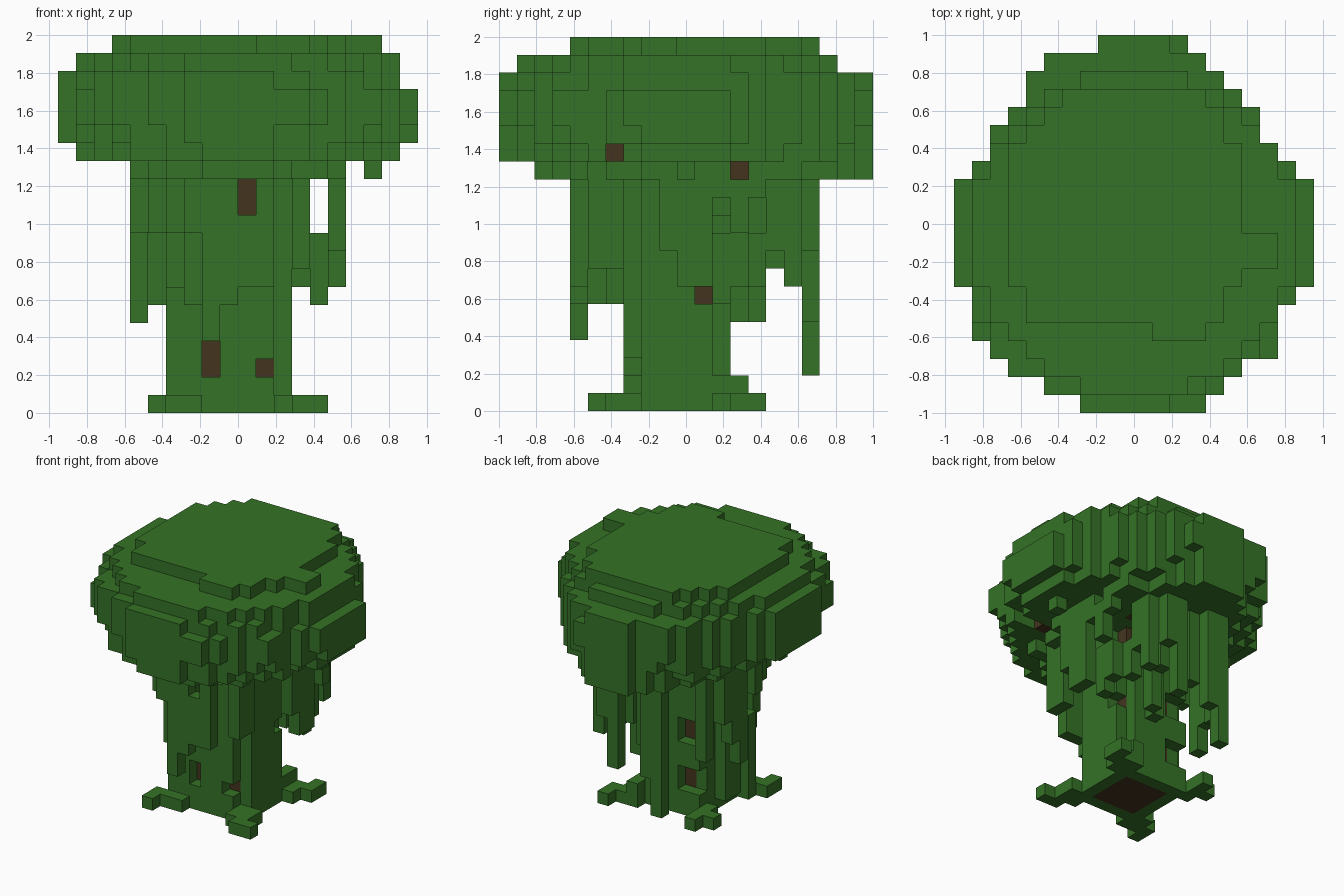
import bpy
import bmesh
import random
from mathutils import Vector

random.seed(4)
if "Cube" in bpy.data.objects:
    bpy.data.objects.remove(bpy.data.objects["Cube"], do_unlink=True)

U = 2 / 21  # block size


def make_material(name, color):
    mat = bpy.data.materials.new(name)
    mat.use_nodes = True
    mat.diffuse_color = color
    mat.node_tree.nodes["Principled BSDF"].inputs["Base Color"].default_value = color
    return mat


LEAF = make_material("leaf green", (0.036, 0.17, 0.02, 1))
BARK = make_material("bark brown", (0.056, 0.034, 0.013, 1))


def box(xs, ys, zs):
    """Cells of a solid block, both ends included."""
    return {(x, y, z) for x in range(xs[0], xs[1] + 1)
            for y in range(ys[0], ys[1] + 1) for z in range(zs[0], zs[1] + 1)}


# Widest crown outline: left and right reach of each row, front to back
LEFT = [3, 5, 7, 8, 9, 9, 9] + [10] * 6 + [9, 8, 8, 7, 6, 6, 5, 2]
RIGHT = [4, 5, 6, 8, 8, 8, 9] + [10] * 6 + [9, 8, 7, 7, 6, 5, 4, 3]
OUTLINE = {(x, row - 10) for row in range(21) for x in range(-LEFT[row], RIGHT[row])}


def oval(z, cx, cy, a, b, power=1.9):
    """One rounded crown layer kept inside the outline."""
    return {(x, y, z) for x, y in OUTLINE
            if abs((x + 0.5 - cx) / a) ** power + abs((y - cy) / b) ** power <= 1}


# Crown, layer by layer: widest in the middle, tapering to the underside
crown = {(x, y, z) for x, y in OUTLINE for z in (16, 17)}
crown |= oval(18, -0.5, 0, 9.8, 10.6, 1.9)
crown |= oval(19, 0, -0.5, 9.1, 9.3)
crown |= {c for c in oval(20, -0.4, 0.3, 6.9, 8.5) if -5 <= c[1] <= 7}
crown |= box((1, 3), (-6, -6), (20, 20)) | box((6, 7), (-2, -1), (20, 20))
crown |= oval(15, 0, 0, 10.1, 10.6, 1.65)
crown |= oval(14, 0.3, 0, 8.8, 10.6, 1.5)
crown |= oval(13, 0, 1, 6.2, 9.6, 1.7)

# Ragged tufts under the crown
for x, y in sorted(OUTLINE):
    if random.random() < 0.3:
        crown.add((x, y, 15))
    if -8 <= x <= 8 and (x, y, 15) in crown and random.random() < 0.3:
        crown.add((x, y, 14))
    if -6 <= x <= 5 and -8 <= y and (x, y, 14) in crown and random.random() < 0.12:
        crown.add((x, y, 13))
crown |= box((7, 7), (0, 0), (13, 14))

# Trunk core and its mossy coat
core = box((-2, 1), (-2, 1), (0, 14))
coat = box((-3, 2), (-3, 2), (0, 13)) - core
coat |= box((-4, -4), (-1, 0), (1, 13)) | box((-4, -4), (-3, -3), (0, 6))
coat -= box((2, 2), (-3, -3), (1, 13)) | box((2, 2), (2, 2), (2, 13))

# Roots creeping out from the corners
roots = {(3, -3, 0), (3, -4, 0), (3, -5, 0), (4, -5, 0), (2, -4, 0),
         (-3, -4, 0), (-4, -4, 0), (-5, -4, 0), (-5, -5, 0),
         (3, 2, 0), (3, 3, 0), (4, 3, 0), (4, 4, 0), (2, 3, 1), (2, 3, 0),
         (-4, 2, 0), (-4, 3, 0), (-5, 3, 0), (-4, 4, 0)}

# Lowest height the hanging vines may reach in each column and row
X_FLOOR = {-6: 5, -5: 6, 3: 7, 4: 6, 5: 7}
Y_FLOOR = {-6: 4, -5: 6, -4: 6, 3: 5, 4: 5, 5: 8, 6: 7, 7: 2}
vines = set()


def vine(x, y, bottom):
    vines.update(box((x, x), (y, y), (bottom, 14)))


for x in range(-6, 6):
    for y in range(-6, 8):
        r = ((x + 0.5) / 6.1) ** 2 + ((y - 0.5) / 7.1) ** 2
        front_corner = x > 1 and y < -1
        if 0.62 < r < 1.12 and random.random() < (0.25 if front_corner else 0.6):
            floor = max(X_FLOOR.get(x, 0), Y_FLOOR.get(y, 0), 5)
            vine(x, y, floor + random.choice((0, 1, 2, 3, 4, 5)))
for x, y in ((-6, 1), (-5, 4), (3, 4), (4, 2), (5, 1), (0, 3), (1, 4), (-3, -5), (-2, -4),
             (1, 5), (-1, 6), (-2, -6), (-3, 7)):
    vine(x, y, max(X_FLOOR.get(x, 0), Y_FLOOR.get(y, 0)))

# Openings where bare bark shows through
gaps = box((0, 0), (-10, -3), (11, 12)) | box((-2, -2), (-10, -3), (2, 3))
gaps |= box((1, 1), (-10, -3), (2, 2)) | box((2, 9), (1, 1), (6, 6))
gaps |= box((6, 9), (-4, -4), (14, 14)) | box((5, 9), (3, 3), (13, 13))
gaps |= box((-3, -2), (2, 3), (6, 7)) | box((-3, -2), (2, 3), (2, 3))
gaps |= box((2, 4), (2, 4), (10, 12)) | box((2, 2), (1, 1), (11, 12)) | box((1, 1), (2, 2), (11, 12))
branches = {(5, -4, 14), (4, 3, 13), (2, 3, 13), (1, 3, 13)}

parts = {"trunk": (core, BARK), "branches": (branches, BARK), "moss_coat": (coat - gaps, LEAF),
         "roots": (roots, LEAF), "crown": (crown - gaps, LEAF), "hanging_vines": (vines - gaps, LEAF)}

# Every cell belongs to the first part that claims it
claimed = set()
owned = {}
for name, (cells, mat) in parts.items():
    owned[name] = cells - claimed
    claimed |= cells


def build(name, cells, mat):
    """Skin the exposed sides of the cells."""
    bm = bmesh.new()
    corners = {}

    def corner(p):
        key = tuple(round(v) for v in p)
        if key not in corners:
            corners[key] = bm.verts.new((key[0] * U, (key[1] - 0.5) * U, key[2] * U))
        return corners[key]

    for cell in sorted(cells):
        for axis in range(3):
            for side in (0, 1):
                near = list(cell)
                near[axis] += 2 * side - 1
                if tuple(near) in claimed:
                    continue
                start, e1, e2 = Vector(cell), Vector((0, 0, 0)), Vector((0, 0, 0))
                start[axis] += side
                e1[(axis + 1) % 3] = 1
                e2[(axis + 2) % 3] = 1
                loop = [start, start + e1, start + e1 + e2, start + e2]
                bm.faces.new([corner(p) for p in (loop if side else loop[::-1])])
    mesh = bpy.data.meshes.new(name)
    bm.to_mesh(mesh)
    bm.free()
    mesh.materials.append(mat)
    bpy.context.collection.objects.link(bpy.data.objects.new(name, mesh))


for name, (_, mat) in parts.items():
    build(name, owned[name], mat)
